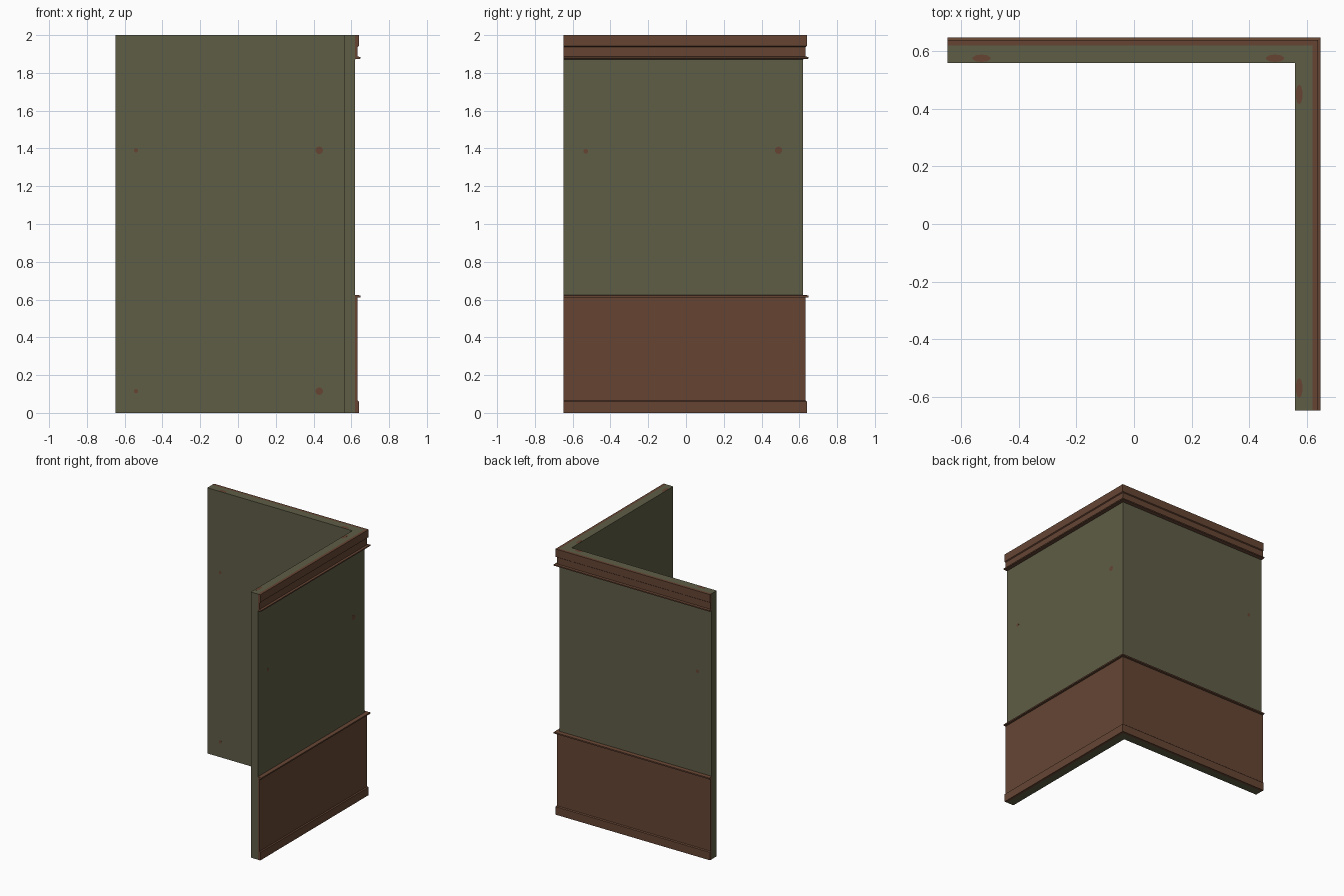
import bpy, bmesh, math
from mathutils import Matrix, Vector

if "Cube" in bpy.data.objects:
    bpy.data.objects.remove(bpy.data.objects["Cube"])

E = 0.648  # outer limit of the model


def material(name, rgb):
    m = bpy.data.materials.new(name)
    m.diffuse_color = (*rgb, 1)
    m.use_nodes = True
    m.node_tree.nodes["Principled BSDF"].inputs["Base Color"].default_value = m.diffuse_color
    return m


green = material("olive wall", (0.114, 0.109, 0.061))
brown = material("brown wood", (0.133, 0.060, 0.034))


def finish(name, bm, mat):
    bmesh.ops.recalc_face_normals(bm, faces=bm.faces)
    me = bpy.data.meshes.new(name)
    bm.to_mesh(me)
    bm.free()
    me.materials.append(mat)
    ob = bpy.data.objects.new(name, me)
    bpy.context.collection.objects.link(ob)
    return ob


def sweep(name, profile, mat):
    """Sweep an (offset, z) profile around the mitred outside corner."""
    bm = bmesh.new()
    rings = [[bm.verts.new((x if x is not None else d, y if y is not None else d, z))
              for d, z in profile]
             for x, y in ((-E, None), (None, None), (None, -E))]
    n = len(profile)
    for a, b in zip(rings, rings[1:]):
        for i in range(n):
            j = (i + 1) % n
            bm.faces.new((a[i], a[j], b[j], b[i]))
    bm.faces.new(rings[0])
    bm.faces.new(rings[-1])
    return finish(name, bm, mat)


def strip(inner, outer, z0, z1):
    return [(inner, z0), (outer, z0), (outer, z1), (inner, z1)]


# Corner wall
sweep("corner_wall", strip(0.56, 0.62, 0, 2), green)

# Wainscot: skirting, panel and chair rail in one profile
sweep("wainscot", [(0.62, 0), (0.64, 0), (0.64, 0.06), (0.633, 0.066), (0.633, 0.61),
                   (E, 0.612), (E, 0.622), (0.62, 0.625)], brown)

# Cornice: lower bead, frieze and top band
sweep("cornice", [(0.62, 1.872), (E, 1.875), (E, 1.884), (0.633, 1.887), (0.633, 1.937),
                  (0.64, 1.942), (0.64, 2.0), (0.62, 2.0)], brown)


# Small worn spots on the wall faces
def spot(name, pos, normal, rx, ry):
    bm = bmesh.new()
    rot = Vector(normal).to_track_quat('Z', 'Y').to_matrix().to_4x4()
    bmesh.ops.create_cone(bm, cap_ends=True, segments=10, radius1=1, radius2=1, depth=0.001,
                          matrix=Matrix.Translation(pos) @ rot @ Matrix.Diagonal((rx, ry, 1, 1)))
    finish(name, bm, brown)


for z in (0.115, 1.39):
    spot("inner_spot_small", (-0.54, 0.56, z), (0, -1, 0), 0.012, 0.012)
    spot("inner_spot_large", (0.43, 0.56, z), (0, -1, 0), 0.02, 0.02)
spot("side_spot_small", (0.62, -0.53, 1.385), (1, 0, 0), 0.013, 0.013)
spot("side_spot_large", (0.62, 0.49, 1.39), (1, 0, 0), 0.02, 0.02)
spot("back_spot", (-0.53, 0.62, 1.385), (0, 1, 0), 0.013, 0.013)
for x in (-0.53, 0.49):
    spot("top_spot_back", (x, 0.576, 2.0 - 0.0004), (0, 0, 1), 0.032, 0.013)
for y in (0.45, -0.57):
    spot("top_spot_side", (0.574, y, 2.0 - 0.0004), (0, 0, 1), 0.012, 0.035)
